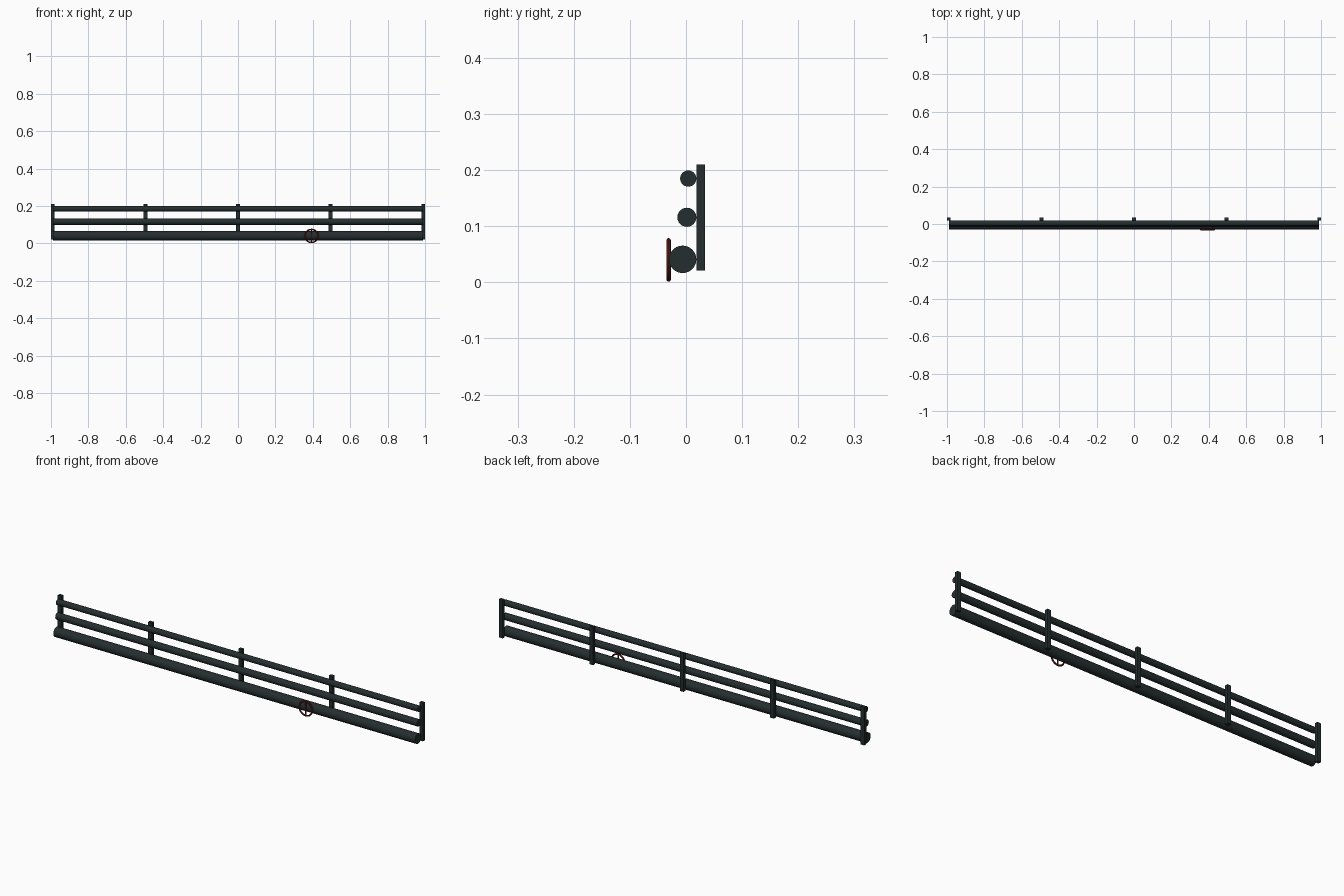
import bpy, math

if "Cube" in bpy.data.objects:
    bpy.data.objects.remove(bpy.data.objects["Cube"])

def material(name, rgb):
    m = bpy.data.materials.new(name)
    m.diffuse_color = (*rgb, 1)
    m.use_nodes = True
    m.node_tree.nodes["Principled BSDF"].inputs["Base Color"].default_value = m.diffuse_color
    return m

STEEL = material("dark steel", (0.018, 0.027, 0.028))
RED = material("valve red", (0.13, 0.015, 0.013))

def finish(name, mat, smooth=True):
    o = bpy.context.object
    o.name = name
    o.data.materials.append(mat)
    if smooth:
        bpy.ops.object.shade_smooth_by_angle(angle=math.radians(40))
    return o

def rod(name, mat, r, length, loc, rot, sides=24):
    bpy.ops.mesh.primitive_cylinder_add(vertices=sides, radius=r, depth=length,
                                        location=loc, rotation=rot)
    return finish(name, mat)

def box(name, mat, size, loc):
    bpy.ops.mesh.primitive_cube_add(size=1, location=loc)
    o = finish(name, mat, False)
    o.scale = size
    return o

ALONG_X = (0, math.pi / 2, 0)
ALONG_Y = (math.pi / 2, 0, 0)

# Three long pipes, all resting against the posts
for name, r, y, z in (("large_pipe", 0.0245, -0.006, 0.041),
                      ("middle_pipe", 0.017, 0.0015, 0.116),
                      ("small_pipe", 0.0145, 0.004, 0.185)):
    rod(name, STEEL, r, 1.98, (0, y, z), ALONG_X)

# Support posts behind the pipes
for i in range(5):
    box(f"post_{i + 1}", STEEL, (0.02, 0.0155, 0.189),
        (-0.99 + 0.495 * i, 0.0263, 0.1155))

# Valve wheel: rim, vertical spoke
WX, WY, WZ = 0.393, -0.031, 0.040
bpy.ops.mesh.primitive_torus_add(major_radius=0.035, minor_radius=0.004,
                                 major_segments=32, minor_segments=8,
                                 location=(WX, WY, WZ), rotation=ALONG_Y)
finish("valve_rim", RED)
rod("valve_spoke", RED, 0.003, 0.07, (WX, WY, WZ), (0, 0, 0), 8)
